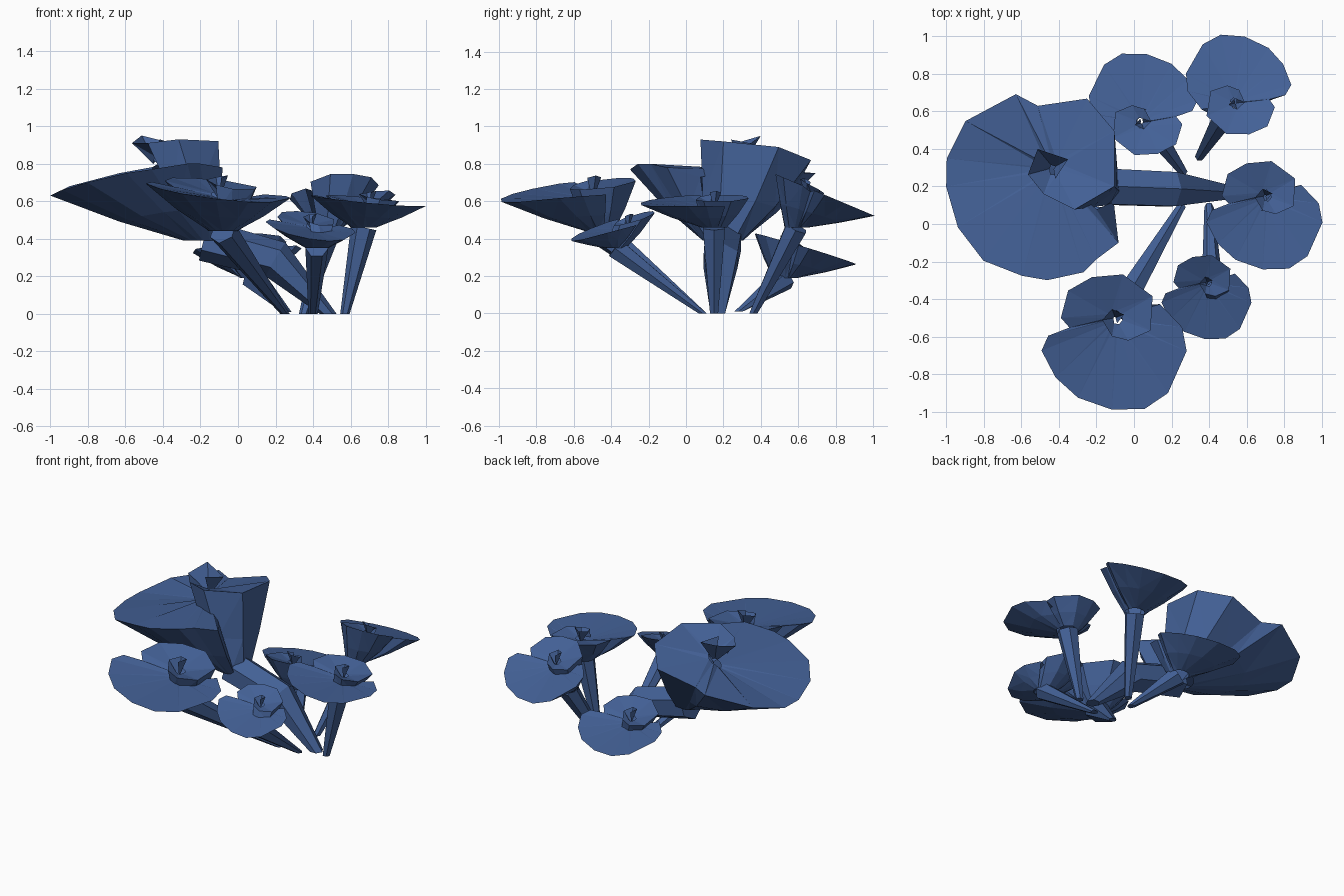
import bpy, bmesh, math
from mathutils import Vector

if "Cube" in bpy.data.objects:
    bpy.data.objects.remove(bpy.data.objects["Cube"])

blue = bpy.data.materials.new("slate blue")
blue.diffuse_color = (0.056, 0.118, 0.305, 1)
blue.use_nodes = True
blue.node_tree.nodes["Principled BSDF"].inputs["Base Color"].default_value = blue.diffuse_color

# Rolled-petal rim as a spiral: (angle, radius, height), core first, free edge last
CORE = 4
RIM = [(-430, .03, .05), (-340, .05, .06), (-250, .05, .04), (-170, .07, .03),
       (-100, .10, .02), (-60, .14, .01), (-20, .20, .01), (30, .23, 0), (80, .235, 0),
       (120, .25, 0), (150, .29, 0), (180, .29, 0), (192, .25, -.02), (195, .37, 0),
       (204, .43, 0), (225, .45, 0), (245, .47, 0), (268, .49, 0), (288, .51, 0),
       (305, .49, 0), (335, .42, 0), (352, .36, -.01), (377, .25, -.03)]
BIG_RIM = [(-440, .06, .08), (-330, .09, .06), (-230, .13, .10), (-165, .14, .06),
           (-110, .15, .06), (-63, .25, .08), (-17, .34, .07), (31, .38, .04), (64, .41, -.03),
           (104, .34, -.10), (117, .44, -.10), (152, .53, -.17), (175, .57, -.22),
           (190, .58, -.22), (212, .60, -.19), (233, .62, -.15), (254, .60, -.10),
           (267, .60, -.08), (286, .58, -.05), (295, .54, -.05), (311, .53, -.07),
           (316, .32, -.12)]


def finish(name, bm):
    mesh = bpy.data.meshes.new(name)
    bm.to_mesh(mesh)
    bm.free()
    mesh.materials.append(blue)
    bpy.context.collection.objects.link(bpy.data.objects.new(name, mesh))


def bridge(bm, a, b, closed=False):
    for i in range(len(a) - (0 if closed else 1)):
        j = (i + 1) % len(a)
        bm.faces.new((a[i], a[j], b[j], b[i]))


# Petal: shallow upper face from rim to core, funnel underside from rim to neck
def petal(name, rim, centre, scale, spin, slope, neck, neck_r, bulge=(.50, .44)):
    bm = bmesh.new()
    neck, centre = Vector(neck), Vector(centre)

    def place(d, r, h):
        p = d * r * scale
        p.z = h * scale + slope[0] * p.x + slope[1] * p.y
        return centre + p

    tops, inner, mids, lows = [], [], [], []
    for i, (ang, r, h) in enumerate(rim):
        a = math.radians(ang + spin)
        d = Vector((math.cos(a), math.sin(a), 0))
        top = place(d, r, h)
        tops.append(bm.verts.new(top))
        if i < CORE:
            inner.append(bm.verts.new(place(d, r * .15, h * .3 - .07)))
            continue
        t = (i - CORE) / (len(rim) - CORE)
        inner.append(bm.verts.new(place(d, min(r * .3, .04), h * .25 - .025 - .05 * t)))
        low = neck + d * neck_r
        mid = low + (top - low) * bulge[0]
        mid.z = low.z + (top.z - low.z) * bulge[1]
        mids.append(bm.verts.new(mid))
        lows.append(bm.verts.new(low))
    bridge(bm, tops, inner)
    bridge(bm, tops[CORE:], mids)
    bridge(bm, mids, lows)
    bmesh.ops.triangulate(bm, faces=bm.faces[:])
    finish(name, bm)


# Tapered stem with a flat bottom: points of (x, y, z, radius)
def stem(name, pts, sides=6):
    bm = bmesh.new()
    rings = []
    for k, (x, y, z, r) in enumerate(pts):
        here = Vector((x, y, z))
        a = Vector(pts[max(k - 1, 0)][:3])
        b = Vector(pts[min(k + 1, len(pts) - 1)][:3])
        q = Vector((0, 0, 1)).rotation_difference(b - a)
        ring = []
        for i in range(sides):
            t = math.tau * i / sides
            v = Vector((math.cos(t) * r, math.sin(t) * r, 0))
            ring.append(bm.verts.new(here + (v if k == 0 else q @ v)))
        rings.append(ring)
    for lo, hi in zip(rings, rings[1:]):
        bridge(bm, lo, hi, True)
    bm.faces.new(rings[0][::-1])
    bm.faces.new(rings[-1])
    finish(name, bm)


# Five small flowers: core centre, scale, spin, rim slope, neck, stem base
FLOWERS = {
    "front_left": ((-.10, -.50, .68), 1.0, 0, (-.10, .14), (-.08, -.46, .44), (.25, .09, 0)),
    "front": ((.39, -.31, .495), .62, 0, (-.12, .32), (.42, -.38, .35), (.40, .09, 0)),
    "right": ((.70, .15, .61), .80, 0, (-.09, .05), (.67, .15, .46), (.57, .15, 0)),
    "back_right": ((.54, .645, .675), .73, 174, (0, -.42), (.49, .59, .46), (.35, .36, 0)),
    "back": ((.04, .54, .375), .75, 178, (.03, -.30), (.08, .53, .19), (.26, .28, .01)),
}
for name, (c, s, spin, slope, neck, base) in FLOWERS.items():
    r = .035 + .042 * s
    petal(name + "_petal", RIM, c, s, spin, slope, neck, r)
    stem(name + "_stem", [(*base, .025), (*neck, r)])

# Large leaning flower on a thick bent stem
petal("large_petal", BIG_RIM, (-.43, .30, .85), 1, 0, (0, 0), (-.18, .20, .39), .11, (.48, .42))
stem("large_stem", [(.48, .17, 0, .045), (.20, .185, .29, .105), (-.18, .20, .39, .11)])
